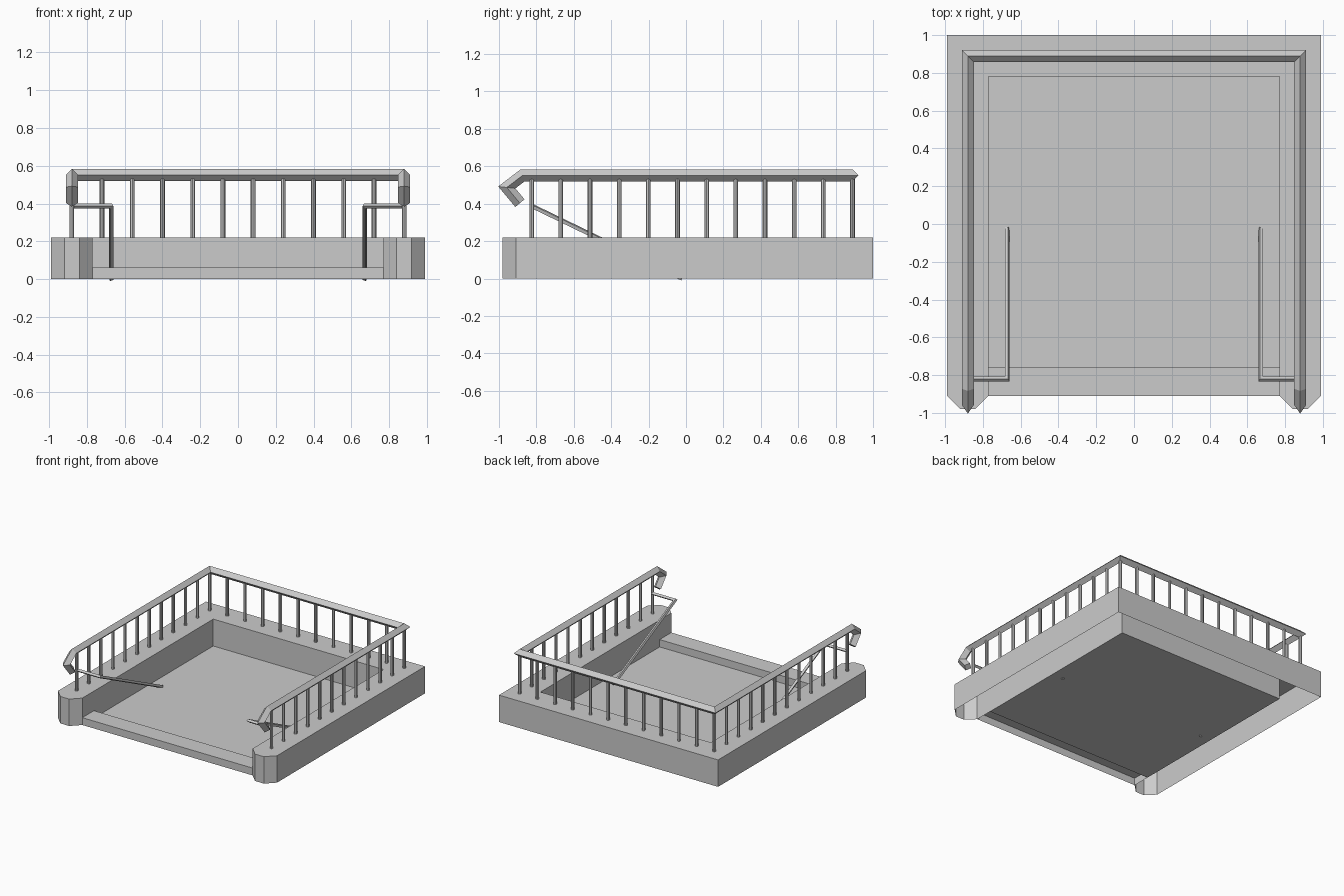
import bpy, bmesh
from mathutils import Vector

cube = bpy.data.objects.get("Cube")
if cube:
    bpy.data.objects.remove(cube, do_unlink=True)

grey = bpy.data.materials.new("plain grey")
grey.use_nodes = True
COLOUR = (0.6, 0.6, 0.6, 1)
grey.diffuse_color = COLOUR
grey.node_tree.nodes["Principled BSDF"].inputs["Base Color"].default_value = COLOUR


def finish(name, bm):
    bmesh.ops.recalc_face_normals(bm, faces=bm.faces)
    mesh = bpy.data.meshes.new(name)
    bm.to_mesh(mesh)
    bm.free()
    mesh.materials.append(grey)
    obj = bpy.data.objects.new(name, mesh)
    bpy.context.collection.objects.link(obj)
    return obj


def open_shell(name, outline, height):
    """Walls and a top over an outline on the ground, with no underside."""
    bm = bmesh.new()
    low = [bm.verts.new((x, y, 0)) for x, y in outline]
    high = [bm.verts.new((x, y, height)) for x, y in outline]
    for i in range(len(low)):
        j = (i + 1) % len(low)
        bm.faces.new((low[i], low[j], high[j], high[i]))
    bm.faces.new(high)
    return finish(name, bm)


def diamond_bar(name, path, radius, side):
    """Sweep a diamond section along a path with mitred corners."""
    pts = [Vector(p) for p in path]
    dirs = [(b - a).normalized() for a, b in zip(pts, pts[1:])]
    side = Vector(side)
    other = dirs[0].cross(side).normalized()
    ring = [pts[0] + radius * v for v in (side, other, -side, -other)]
    bm = bmesh.new()
    rings = [[bm.verts.new(p) for p in ring]]
    for i, d in enumerate(dirs):
        end = pts[i + 1]
        normal = d + dirs[i + 1] if i + 1 < len(dirs) else d
        ring = [p + d * ((end - p).dot(normal) / d.dot(normal)) for p in ring]
        rings.append([bm.verts.new(p) for p in ring])
    for a, b in zip(rings, rings[1:]):
        for k in range(4):
            m = (k + 1) % 4
            bm.faces.new((a[k], a[m], b[m], b[k]))
    bm.faces.new(rings[0])
    bm.faces.new(rings[-1])
    return finish(name, bm)


# Surrounding wall, open at the front, with chamfered ends
half = [(0.77, 0.78), (0.77, -0.91), (0.84, -0.98), (0.92, -0.98), (0.99, -0.91), (0.99, 1.0)]
open_shell("surround_wall", half + [(-x, y) for x, y in reversed(half)], 0.22)

# Front kerb and sunken floor
open_shell("front_kerb", [(-0.77, -0.91), (0.77, -0.91), (0.77, -0.76), (-0.77, -0.76)], 0.06)
bm = bmesh.new()
bm.faces.new([bm.verts.new((x, y, 0)) for x, y in
              ((-0.77, -0.76), (0.77, -0.76), (0.77, 0.78), (-0.77, 0.78))])
finish("floor", bm)

# Handrail with curled front ends
RX, RY, RZ = 0.88, 0.89, 0.552
end = [(RX, -0.888, 0.403), (RX, -0.958, 0.487), (RX, -0.873, RZ), (RX, RY, RZ)]
diamond_bar("handrail", end + [(-x, y, z) for x, y, z in reversed(end)], 0.032, (1, 0, 0))

# Sloping braces from the front posts down to the floor
for label, s in (("left", 1), ("right", -1)):
    diamond_bar(label + "_brace",
                [(s * RX, -0.82, 0.386), (s * 0.672, -0.82, 0.386), (s * 0.672, -0.02, 0)],
                0.013, (0, 1, 0))

# Evenly spaced posts along the sides and back
COUNT = 12
spots = []
for i in range(COUNT):
    t = i / (COUNT - 1)
    y = -0.825 + t * (RY + 0.825)
    spots += [(RX, y), (-RX, y)]
    if 0 < i < COUNT - 1:
        spots.append((RX * (2 * t - 1), RY))
for n, (x, y) in enumerate(spots):
    bpy.ops.mesh.primitive_cylinder_add(vertices=8, radius=0.0125, depth=RZ - 0.22,
                                        location=(x, y, (RZ + 0.22) / 2))
    post = bpy.context.object
    post.name = f"post_{n + 1}"
    post.data.materials.append(grey)
    bpy.ops.object.shade_smooth_by_angle()
